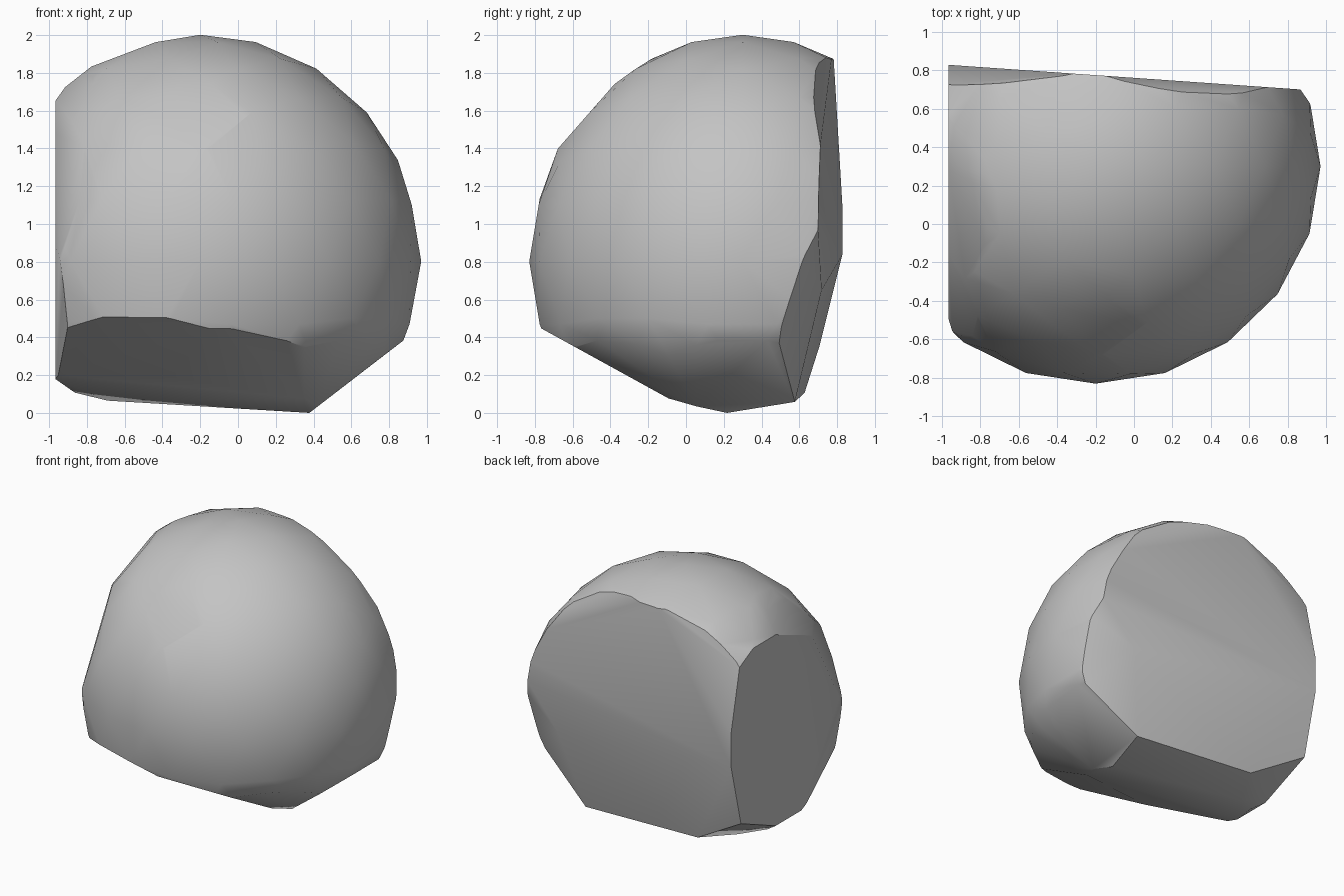
import bpy
import bmesh
from mathutils import Vector

cube = bpy.data.objects.get("Cube")
if cube:
    bpy.data.objects.remove(cube, do_unlink=True)

# Stone colour
stone = bpy.data.materials.new("stone_grey")
stone.use_nodes = True
grey = (0.55, 0.55, 0.55, 1.0)
stone.diffuse_color = grey
stone.node_tree.nodes["Principled BSDF"].inputs["Base Color"].default_value = grey


def chip(bm, point, normal):
    """Slice the stone with a plane and cap the opening."""
    geom = bm.verts[:] + bm.edges[:] + bm.faces[:]
    bmesh.ops.bisect_plane(bm, geom=geom, dist=0.0001, plane_co=Vector(point),
                           plane_no=Vector(normal).normalized(), clear_outer=True)
    rim = [e for e in bm.edges if e.is_boundary]
    if rim:
        bmesh.ops.holes_fill(bm, edges=rim, sides=0)


# Rounded boulder
bm = bmesh.new()
bmesh.ops.create_icosphere(bm, subdivisions=3, radius=1.0)
bmesh.ops.scale(bm, verts=bm.verts[:], vec=(1.17, 1.13, 1.2))
bmesh.ops.translate(bm, verts=bm.verts[:], vec=(-0.2, 0.3, 0.8))

# Flat broken sides: point on the plane, outward direction
cuts = {
    "side": ((-0.965, 0, 1), (-1, 0, 0)),
    "side_chamfer": ((-0.91, -0.52, 0.5), (-1, -0.2, -0.13)),
    "side_front": ((-0.965, -0.43, 0.99), (-0.84, -0.47, 0.26)),
    "side_shoulder": ((-0.86, 0.3, 1.79), (-0.76, -0.24, 0.61)),
    "side_top": ((-0.86, 0.3, 1.8), (-1.4, 0, 1)),
    "top_slope": ((-0.36, 0.3, 1.99), (-0.38, 0, 1)),
    "top_right": ((0.45, 0.3, 1.81), (0.88, 0, 1)),
    "top_front": ((-0.29, -0.29, 1.84), (0, -1.14, 1)),
    "top_back": ((0.07, 0.77, 1.83), (0.35, 0.61, 0.71)),
    "top_back_corner": ((0.8, 0.69, 1.45), (0.51, 0.65, 0.57)),
    "back": ((0, 0.76, 1), (0.07, 1, 0)),
    "back_lower": ((-0.87, 0.64, 0.1), (0.04, 1, -0.25)),
    "back_corner": ((0.93, 0.68, 1), (0.48, 1, -0.35)),
    "back_bevel": ((-0.25, 0.79, 1.89), (-0.19, 1, 0.22)),
    "back_shoulder": ((-0.25, 0.79, 1.89), (0.26, 1, 0.35)),
    "front_under": ((0.35, -0.12, 0.09), (0, -0.55, -1)),
    "side_under": ((-0.9, -0.48, 0.42), (-0.21, -0.64, -1)),
    "corner_under": ((0.35, -0.12, 0.09), (0.54, -0.55, -1)),
    "base_front": ((0.35, 0.22, 0), (-0.09, -0.24, -1)),
    "base_back": ((0.35, 0.22, 0), (-0.04, 0.17, -1)),
    "base_side": ((0.38, 0.2, 0), (0.77, 0, -1)),
    "base_corner": ((-0.87, 0.6, 0.11), (-0.7, 0, -1)),
    "base_back_corner": ((-0.54, 0.64, 0.11), (-0.51, 0.42, -1)),
}
for point, normal in cuts.values():
    chip(bm, point, normal)

# Tidy slivers and rest the stone on the ground
bmesh.ops.remove_doubles(bm, verts=bm.verts[:], dist=0.015)
bmesh.ops.recalc_face_normals(bm, faces=bm.faces[:])
lowest = min(v.co.z for v in bm.verts)
bmesh.ops.translate(bm, verts=bm.verts[:], vec=(0, 0, -lowest))

mesh = bpy.data.meshes.new("boulder")
bm.to_mesh(mesh)
bm.free()
mesh.materials.append(stone)
boulder = bpy.data.objects.new("boulder", mesh)
bpy.context.collection.objects.link(boulder)

# Smooth rounded parts, crisp broken edges
bpy.ops.object.select_all(action="DESELECT")
boulder.select_set(True)
bpy.context.view_layer.objects.active = boulder
bpy.ops.object.shade_smooth_by_angle(angle=0.6)
